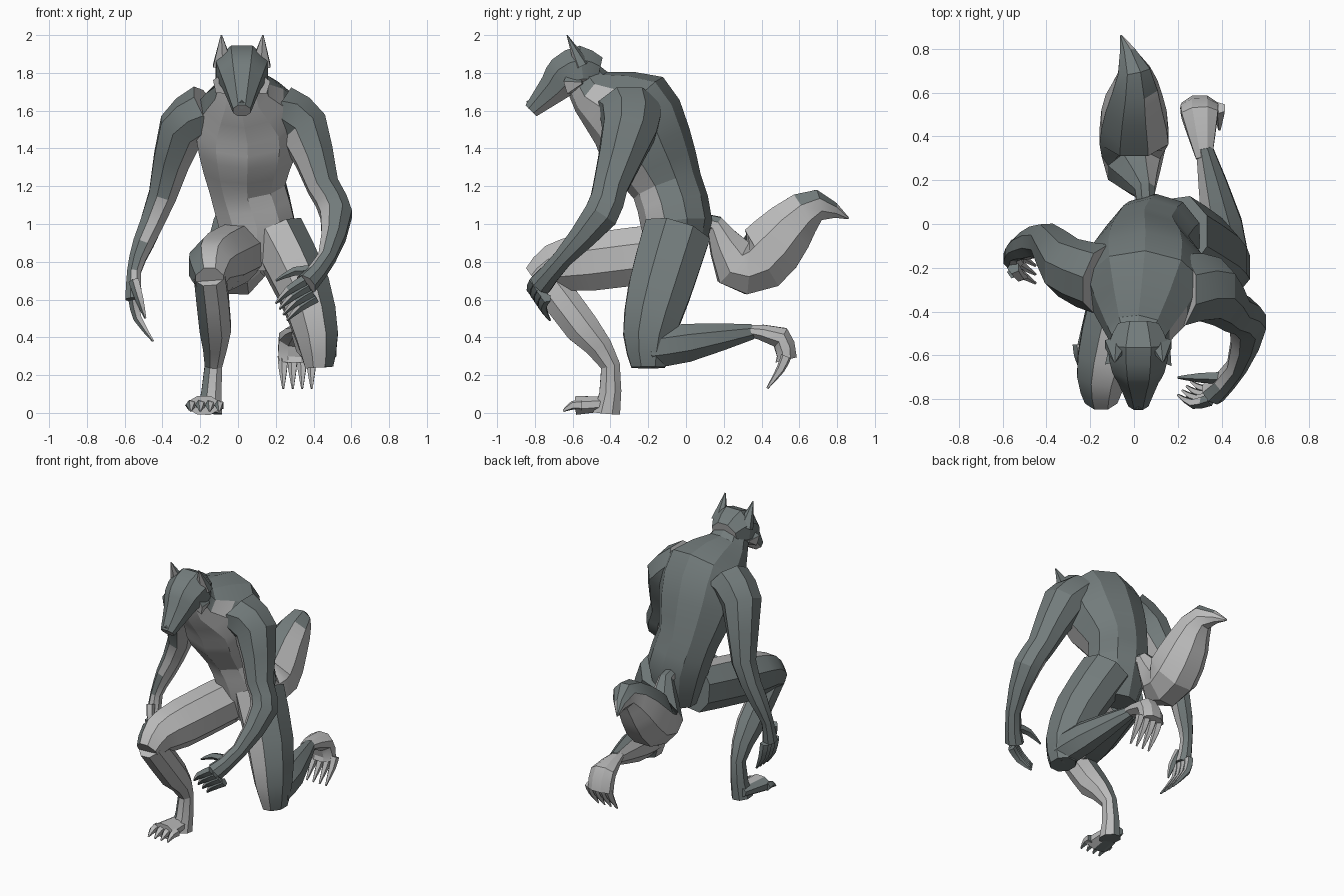
import bpy, bmesh
from math import cos, sin, tau, radians
from mathutils import Vector

if "Cube" in bpy.data.objects:
    bpy.data.objects.remove(bpy.data.objects["Cube"])

LEFT, BACK, UP = Vector.Fill(3), Vector.Fill(3), Vector.Fill(3)
LEFT.x = BACK.y = UP.z = 1
RIGHT, FRONT, DOWN = -LEFT, -BACK, -UP


def material(name, red, green, blue):
    mat = bpy.data.materials.new(name)
    mat.use_nodes = True
    colour = (red, green, blue, 1)
    mat.diffuse_color = colour
    mat.node_tree.nodes["Principled BSDF"].inputs["Base Color"].default_value = colour
    return mat


dark_fur = material("dark grey fur", .17, .2, .2)
pale_fur = material("pale grey fur", .5, .5, .5)


def refine(rows):
    """Insert a curved midpoint between each pair of rows."""
    rows = [Vector(row) for row in rows]
    padded = [rows[0], *rows, rows[-1]]
    result = [rows[0]]
    for before, start, end, after in zip(padded, rows, rows[1:], padded[3:]):
        result.append(((start + end) * 9 - before - after) / 16)
        result.append(end)
    return result


def limb(name, rows, depth=1, pale=DOWN, limit=2, sides=8, across=LEFT):
    """Skin rings along rows of position and half width.

    Faces that look towards the pale direction beyond the limit are pale."""
    rows = refine(rows)
    centres = [row.xyz for row in rows]
    last = len(rows) - 1
    bm = bmesh.new()
    rings = []
    for index, (centre, row) in enumerate(zip(centres, rows)):
        along = (centres[min(index + 2, last)] - centres[max(index - 2, 0)]).normalized()
        wide = (across - along * across.dot(along)).normalized() * row.w
        deep = along.cross(wide) * depth
        angles = [(side + .5) * tau / sides for side in range(sides)]
        rings.append([bm.verts.new(centre + wide * cos(a) + deep * sin(a)) for a in angles])
    for ring, following in zip(rings, rings[1:]):
        for side in range(sides):
            other = (side + 1) % sides
            bm.faces.new((ring[side], ring[other], following[other], following[side]))
    bm.faces.new(rings[0])
    bm.faces.new(rings[-1])
    bmesh.ops.recalc_face_normals(bm, faces=bm.faces)
    for face in bm.faces:
        face.material_index = int(face.normal.dot(pale.normalized()) > limit)

    mesh = bpy.data.meshes.new(name)
    bm.to_mesh(mesh)
    bm.free()
    mesh.materials.append(dark_fur)
    mesh.materials.append(pale_fur)
    part = bpy.data.objects.new(name, mesh)
    bpy.context.collection.objects.link(part)
    part.select_set(True)
    bpy.context.view_layer.objects.active = part


def digits(name, base, step, reach, curl, pale, limit, count=4, across=LEFT):
    """A row of tapering fingers or toes, each bent once at the knuckle."""
    thickness = .03
    for number in range(count):
        root = Vector(base) + Vector(step) * number
        knuckle = root + Vector(reach)
        tip = knuckle + Vector(curl)
        rows = [(*root, thickness), (*knuckle, thickness * .8), (*tip, thickness * .2)]
        limb(f"{name}_{number + 1}", rows, 1, pale, limit, 5, across)


for selected in bpy.context.selected_objects:
    selected.select_set(False)

# Torso and neck, pale on the chest and belly
limb("torso", [(.1, -.05, .75, .13), (.1, -.05, 1, .21), (.05, -.1, 1.2, .21),
               (.05, -.2, 1.4, .27), (.05, -.3, 1.6, .28), (.02, -.5, 1.7, .15),
               (.02, -.55, 1.8, .12)],
     .9, FRONT + DOWN * .2, .35, 10)

# Head, with a pale lower jaw
middle = .02
limb("head", [(middle, -.46, 1.8, .1), (middle, -.55, 1.82, .15), (middle, -.65, 1.78, .13),
              (middle, -.7, 1.72, .1), (middle, -.82, 1.6, .05)],
     .9, DOWN + BACK * .4, .3)
limb("nose", [(middle, -.8, 1.64, .03), (middle, -.84, 1.63, .02)], sides=6)
for outward, label in ((LEFT, "left"), (RIGHT, "right")):
    ear = outward * .1 + LEFT * middle
    limb(label + "_ear", [(ear.x, -.55, 1.84, .06), (ear.x * 1.1, -.63, 2, .004)],
         .7, FRONT - outward * .2, .4, 6)
    limb(label + "_cheek", [(ear.x, -.62, 1.74, .06), (ear.x * 1.3, -.55, 1.75, .01)],
         1, DOWN + FRONT * .3, -.2, 5, BACK)

# Bushy tail, pale below
limb("tail", [(.05, .05, 1, .05), (.05, .15, 1, .05), (0, .25, .8, .13), (0, .4, .82, .17),
              (0, .55, .98, .14), (0, .7, 1.1, .08), (-.06, .86, 1.03, .005)],
     1.1, DOWN + LEFT * .2, -.45)

# Planted right leg, pale on the inside
inside = LEFT + FRONT * .3 + UP * .2
limb("right_thigh", [(0, -.1, .85, .15), (-.1, -.5, .8, .15), (-.15, -.7, .77, .12),
                     (-.15, -.8, .7, .08)],
     1.1, inside, 0)
limb("right_shin", [(-.15, -.76, .73, .09), (-.12, -.55, .45, .09), (-.13, -.4, .25, .05),
                    (-.15, -.42, 0, .07)],
     1.1, inside, 0)
limb("right_foot", [(-.16, -.37, .05, .06), (-.18, -.58, .04, .09)], .6, inside, .1)
digits("right_toe", (-.25, -.55, .04), (.05, 0, 0), (0, -.05, 0), (0, -.05, -.03), inside, .1)

# Kneeling left leg, pale on the front of the thigh and on the foot
limb("left_thigh", [(.2, -.05, .95, .16), (.35, -.14, .65, .15), (.42, -.2, .4, .12),
                    (.43, -.2, .24, .08)],
     1.2, FRONT + RIGHT * .6, .2)
limb("left_shin", [(.43, -.2, .34, .1), (.4, 0, .37, .1), (.32, .35, .43, .04)],
     1.1, RIGHT + DOWN * .2, .4)
limb("left_foot", [(.32, .3, .44, .04), (.3, .5, .4, .09), (.3, .53, .28, .09)],
     .7, UP, -2)
digits("left_toe", (.24, .53, .3), (.05, 0, 0), (0, -.03, -.07), (0, -.07, -.1), UP, -2)

# Right arm hanging at the side
inside = LEFT + FRONT * .6
limb("right_arm", [(-.15, -.25, 1.6, .15), (-.3, -.2, 1.5, .13), (-.4, -.08, 1.15, .08),
                   (-.5, -.1, .9, .06), (-.55, -.13, .75, .04), (-.55, -.16, .6, .05)],
     1.1, inside, .5)
digits("right_finger", (-.55, -.1, .6), (0, -.04, 0), (.02, 0, -.1), (.08, -.05, -.12),
       inside, .2)
digits("right_thumb", (-.55, -.2, .7), (0, 0, 0), (.03, -.04, -.1), (.03, 0, -.1),
       inside, .2, 1)

# Left arm reaching forward over the knee
limb("left_arm", [(.2, -.3, 1.6, .16), (.35, -.3, 1.5, .14), (.45, -.4, 1.2, .09),
                  (.52, -.45, 1.05, .09), (.47, -.65, .82, .05), (.36, -.77, .68, .06)],
     1.1, RIGHT + FRONT * .2, .6)
digits("left_finger", (.35, -.8, .7), (.02, .02, -.03), (-.08, -.02, -.05), (-.07, .04, -.07),
       RIGHT, .6, across=BACK)
digits("left_thumb", (.4, -.7, .75), (0, 0, 0), (-.1, 0, 0), (-.1, 0, -.05),
       RIGHT, .6, 1, BACK)

# Soft shading with crisp edges
bpy.ops.object.shade_smooth_by_angle(angle=radians(25))
